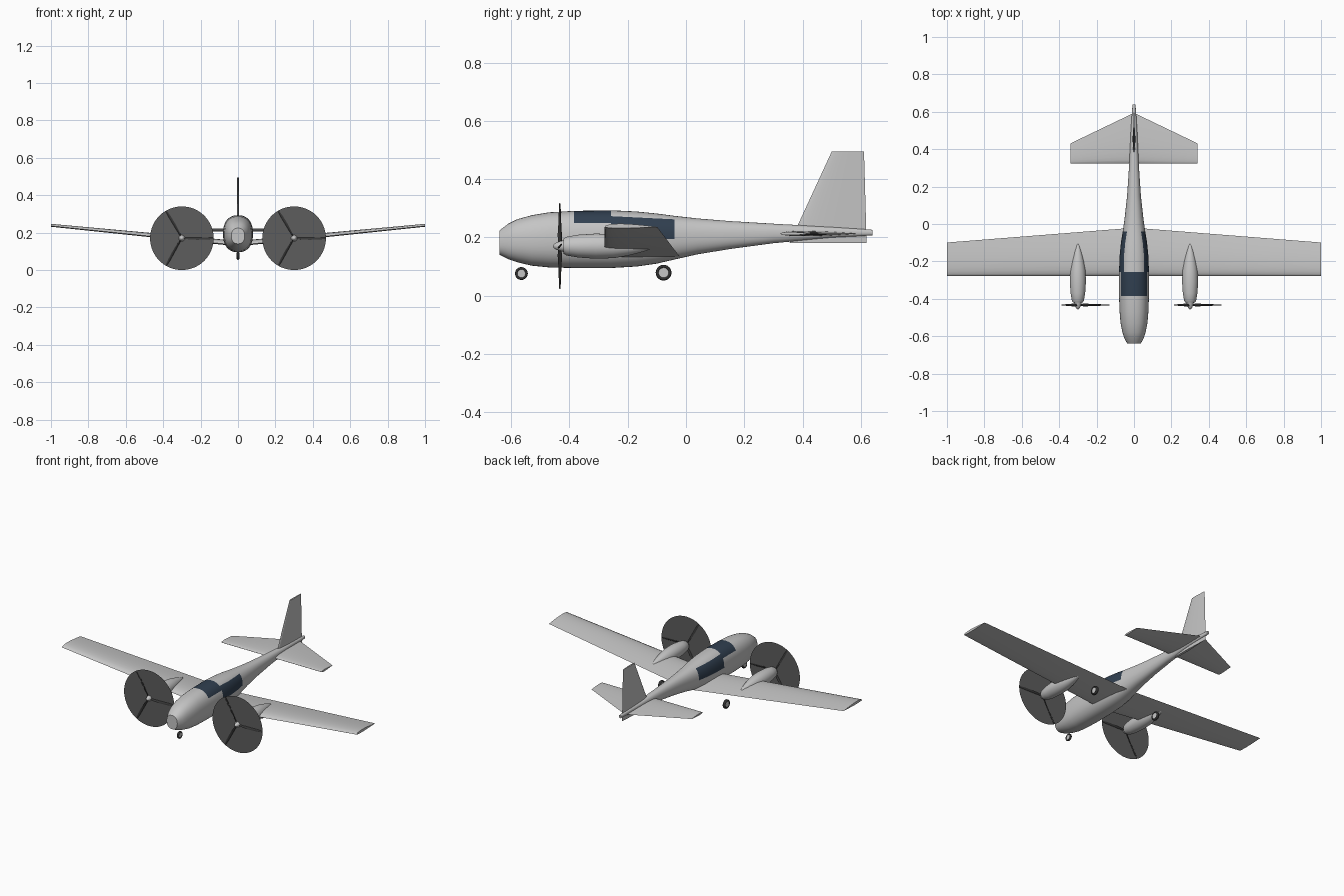
import bpy, bmesh
from math import sin, cos, pi, radians
from mathutils import Vector

if "Cube" in bpy.data.objects:
    bpy.data.objects.remove(bpy.data.objects["Cube"])


def material(name, rgb):
    m = bpy.data.materials.new(name)
    m.use_nodes = True
    m.diffuse_color = (*rgb, 1)
    m.node_tree.nodes["Principled BSDF"].inputs["Base Color"].default_value = (*rgb, 1)
    return m


SKIN = material("light grey", (0.56, 0.56, 0.56))
GLASS = material("dark blue glass", (0.03, 0.05, 0.08))
DISC = material("propeller blur grey", (0.11, 0.11, 0.11))
BLADE = material("blade charcoal", (0.04, 0.04, 0.04))
TYRE = material("tyre black", (0.03, 0.03, 0.03))


def loft(bm, rings, closed=False):
    """Skin a list of point rings; cap the ends or join last to first."""
    vs = [[bm.verts.new(p) for p in r] for r in rings]
    pairs = list(zip(vs, vs[1:]))
    if closed:
        pairs.append((vs[-1], vs[0]))
    else:
        bm.faces.new(vs[0])
        bm.faces.new(vs[-1])
    n = len(vs[0])
    for a, b in pairs:
        for i in range(n):
            j = (i + 1) % n
            bm.faces.new((a[i], a[j], b[j], b[i]))


def finish(name, bm, mats, angle=35):
    bmesh.ops.remove_doubles(bm, verts=bm.verts, dist=0.0001)
    bmesh.ops.recalc_face_normals(bm, faces=bm.faces)
    me = bpy.data.meshes.new(name)
    bm.to_mesh(me)
    bm.free()
    ob = bpy.data.objects.new(name, me)
    bpy.context.collection.objects.link(ob)
    for m in mats:
        me.materials.append(m)
    bpy.ops.object.select_all(action="DESELECT")
    ob.select_set(True)
    bpy.context.view_layer.objects.active = ob
    bpy.ops.object.shade_smooth_by_angle(angle=radians(angle))
    return ob


def lathe(name, profile, centre, axis, mat, closed=False, segs=32, angle=35):
    """Turn (position along axis, radius) points around the x or y axis."""
    bm = bmesh.new()
    rings = []
    for p, r in profile:
        ring = []
        for i in range(segs):
            u, w = r * cos(2 * pi * i / segs), r * sin(2 * pi * i / segs)
            ring.append(Vector(centre) + Vector((p, u, w) if axis == "x" else (u, p, w)))
        rings.append(ring)
    loft(bm, rings, closed)
    return finish(name, bm, [mat], angle)


def airfoil(lead, chord, upper, lower, up, n=12):
    """Section ring from the leading edge back along y."""
    def half(t):
        return 2.6 * t ** 0.5 * (1 - t) * (1 - 0.25 * t)
    ts = [(1 - cos(pi * i / n)) / 2 for i in range(n + 1)]
    top = [(t, upper * half(t)) for t in ts]
    bottom = [(t, -lower * half(t)) for t in ts[-2:0:-1]]
    return [Vector(lead) + Vector((0, chord * t, 0)) + Vector(up) * h for t, h in top + bottom]


# Fuselage: y, half width, bottom, top
STATIONS = [
    (-0.64, 0.036, 0.14, 0.224), (-0.61, 0.052, 0.125, 0.247), (-0.58, 0.062, 0.115, 0.262),
    (-0.53, 0.072, 0.103, 0.276), (-0.47, 0.077, 0.097, 0.286), (-0.385, 0.08, 0.095, 0.291),
    (-0.257, 0.08, 0.095, 0.293), (-0.17, 0.077, 0.1, 0.289), (-0.1, 0.07, 0.11, 0.282),
    (-0.04, 0.06, 0.124, 0.274), (0.04, 0.049, 0.142, 0.265), (0.15, 0.037, 0.16, 0.256),
    (0.3, 0.027, 0.18, 0.247), (0.5, 0.017, 0.199, 0.236), (0.64, 0.008, 0.207, 0.226),
]
SEGS = 40


def power(v, e):
    return abs(v) ** e * (1 if v > 0 else -1)


bm = bmesh.new()
rings = []
for y, w, lo, hi in STATIONS:
    ring = []
    for i in range(SEGS):
        a = 2 * pi * i / SEGS
        ring.append((w * power(cos(a), 0.86), y, (lo + hi) / 2 + (hi - lo) / 2 * power(sin(a), 0.86)))
    rings.append(ring)
loft(bm, rings)

# Cut the window outlines into the skin, then colour the faces inside them
FRONT, MID, REAR = -0.385, -0.257, -0.04
CUTS = [(FRONT, MID, 0.25, 0), (MID, REAR, 0.195, 0), (MID, REAR, 0.262, -0.05)]


def within(f, y0, y1):
    return y0 < f.calc_center_median().y < y1


def edge_height(z, slope, y):
    return z + slope * (y - REAR)


for y0, y1, z, slope in CUTS:
    faces = [f for f in bm.faces if within(f, y0, y1)]
    geom = set(faces) | {e for f in faces for e in f.edges} | {v for f in faces for v in f.verts}
    bmesh.ops.bisect_plane(bm, geom=list(geom), dist=0.00001,
                           plane_co=(0, REAR, z), plane_no=(0, -slope, 1))
for f in bm.faces:
    c = f.calc_center_median()
    windscreen = within(f, FRONT, MID) and c.z > CUTS[0][2]
    side = within(f, MID, REAR) and CUTS[1][2] < c.z < edge_height(*CUTS[2][2:], c.y)
    f.material_index = 1 if windscreen or side else 0
finish("fuselage", bm, [SKIN, GLASS])

# Wing with dihedral, straight leading edge
UP = (0, 0, 1)
bm = bmesh.new()
loft(bm, [airfoil((x, -0.279, 0.132 + 0.104 * abs(x)), 0.259 - 0.079 * abs(x),
                  0.026 - 0.014 * abs(x), 0.006 - 0.001 * abs(x), UP) for x in (-1, 0, 1)])
finish("wing", bm, [SKIN])

# Tailplane
bm = bmesh.new()
loft(bm, [airfoil((x, 0.324, 0.213), 0.27 - 0.48 * abs(x), 0.01 - 0.012 * abs(x),
                  0.01 - 0.012 * abs(x), UP) for x in (-0.34, 0, 0.34)])
finish("tailplane", bm, [SKIN])

# Fin
bm = bmesh.new()
loft(bm, [airfoil((0, lead, z), chord, t, t, (1, 0, 0))
          for z, lead, chord, t in ((0.18, 0.355, 0.265, 0.008), (0.494, 0.5, 0.111, 0.005))])
finish("fin", bm, [SKIN])

# Engines and propellers
NACELLE = [(-0.42, 0.026), (-0.41, 0.032), (-0.37, 0.039), (-0.31, 0.043), (-0.25, 0.041),
           (-0.2, 0.033), (-0.15, 0.02), (-0.115, 0.008), (-0.1, 0)]
SPINNER = [(-0.457, 0), (-0.454, 0.006), (-0.447, 0.011), (-0.435, 0.016), (-0.419, 0.02)]
BLADE_SECTIONS = [(0.01, 0.006, 70), (0.04, 0.01, 50), (0.08, 0.01, 32), (0.13, 0.008, 22), (0.168, 0.004, 16)]
PROP_Y, AXLE_Z = -0.433, 0.17

for side, x in (("left", 0.3), ("right", -0.3)):
    lathe(side + "_nacelle", NACELLE, (x, 0, AXLE_Z), "y", SKIN)
    lathe(side + "_spinner", SPINNER, (x, 0, AXLE_Z), "y", SKIN)
    hub = Vector((x, PROP_Y, AXLE_Z))

    bm = bmesh.new()
    for k in range(3):
        a = 2 * pi * k / 3
        out, across = Vector((cos(a), 0, sin(a))), Vector((-sin(a), 0, cos(a)))
        back = Vector((0, 1, 0))
        rings = []
        for r, half, twist in BLADE_SECTIONS:
            t = radians(twist)
            chord = across * cos(t) + back * sin(t)
            thick = back * cos(t) - across * sin(t)
            rings.append([hub + out * r + chord * half * cos(b) + thick * 0.0025 * sin(b)
                          for b in [pi * i / 4 for i in range(8)]])
        loft(bm, rings)
    finish(side + "_propeller_blades", bm, [BLADE], 50)

    bm = bmesh.new()
    bm.faces.new([bm.verts.new(hub + Vector((cos(b), 0, sin(b))) * 0.17)
                  for b in [2 * pi * i / 64 for i in range(64)]])
    finish(side + "_propeller_disc", bm, [DISC])

# Wheels: tyre ring around a light hub
for name, centre, r, w in (("nose", (0, -0.565, 0.076), 0.022, 0.007),
                           ("left_main", (0.22, -0.077, 0.079), 0.027, 0.009),
                           ("right_main", (-0.22, -0.077, 0.079), 0.027, 0.009)):
    mid, half = r * 0.79, r * 0.21
    tyre = [(w * cos(2 * pi * i / 12), mid + half * sin(2 * pi * i / 12)) for i in range(12)]
    lathe(name + "_tyre", tyre, centre, "x", TYRE, closed=True, angle=60)
    lathe(name + "_wheel_hub", [(-w * 0.8, mid * 0.8), (w * 0.8, mid * 0.8)], centre, "x", SKIN)
